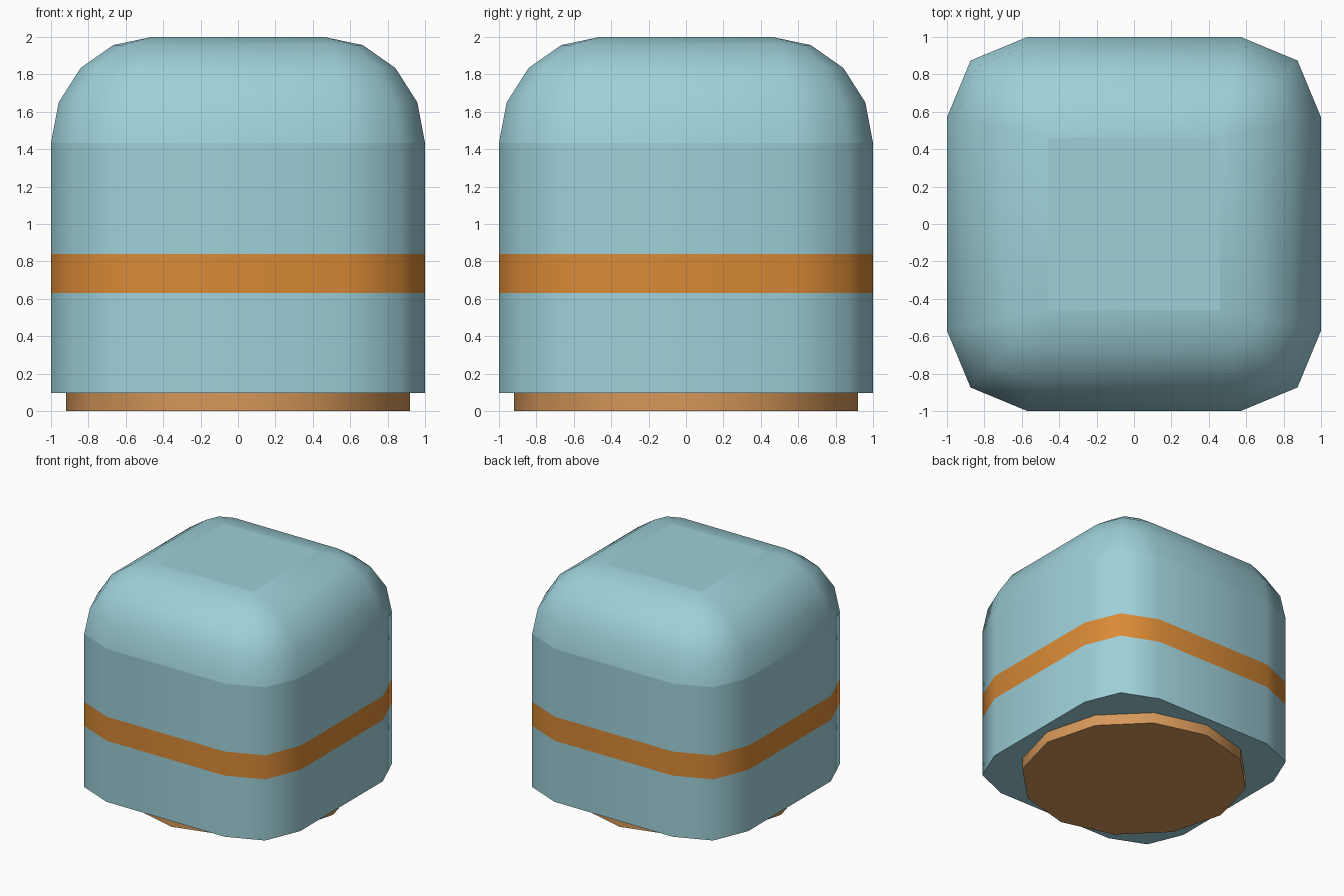
import bpy, bmesh, math

if "Cube" in bpy.data.objects:
    bpy.data.objects.remove(bpy.data.objects["Cube"])

def material(name, color):
    m = bpy.data.materials.new(name)
    m.diffuse_color = (*color, 1)
    m.use_nodes = True
    m.node_tree.nodes["Principled BSDF"].inputs["Base Color"].default_value = m.diffuse_color
    return m

blue = material("pale_blue", (0.342, 0.631, 0.694))
orange = material("orange", (0.694, 0.254, 0.037))
tan = material("tan", (0.672, 0.314, 0.102))

def rounded_square(tangent, radius):
    """12 points: square with two-segment rounded corners."""
    pts = []
    for corner in range(4):
        for step in range(3):
            a = math.radians(90 * corner + 45 * step)
            mid = math.radians(90 * corner + 45)
            pts.append((tangent * math.sqrt(2) * math.cos(mid) + radius * math.cos(a),
                        tangent * math.sqrt(2) * math.sin(mid) + radius * math.sin(a)))
    return pts

def circle(radius, n):
    return [(radius * math.cos(2 * math.pi * i / n),
             radius * math.sin(2 * math.pi * i / n)) for i in range(n)]

def loft(name, rings, sharp_heights, mats, band=None):
    """Skin stacked (points, z) rings; rings at sharp heights keep hard edges."""
    bm = bmesh.new()
    loops = [[bm.verts.new((x, y, z)) for x, y in pts] for pts, z in rings]
    n = len(loops[0])
    for lo, hi in zip(loops, loops[1:]):
        for i in range(n):
            j = (i + 1) % n
            bm.faces.new((lo[i], lo[j], hi[j], hi[i]))
    bm.faces.new(loops[0][::-1])
    bm.faces.new(loops[-1])
    bmesh.ops.remove_doubles(bm, verts=bm.verts[:], dist=1e-4)
    bmesh.ops.recalc_face_normals(bm, faces=bm.faces[:])
    for f in bm.faces:
        f.smooth = True
        if band and band[0] < f.calc_center_median().z < band[1]:
            f.material_index = 1
    for e in bm.edges:
        if any(all(abs(v.co.z - h) < 1e-4 for v in e.verts) for h in sharp_heights):
            e.smooth = False
    me = bpy.data.meshes.new(name)
    bm.to_mesh(me)
    bm.free()
    for m in mats:
        me.materials.append(m)
    ob = bpy.data.objects.new(name, me)
    bpy.context.collection.objects.link(ob)
    return ob

# body: straight walls with an orange band, then a rounded cap ending in a flat square
BASE, SHOULDER, TOP = 0.096, 1.433, 2.0
rings = [(rounded_square(0.57, 0.43), z) for z in (BASE, 0.63, 0.84)]
for k in range(5):
    t = math.radians(22.5 * k)
    c = math.cos(t)
    rings.append((rounded_square(0.46 + 0.11 * c, 0.43 * c),
                  SHOULDER + (TOP - SHOULDER) * math.sin(t)))
loft("body", rings, (BASE, SHOULDER, TOP), (blue, orange), band=(0.63, 0.84))

# round foot under the body
loft("foot", [(circle(0.92, 12), 0), (circle(0.92, 12), BASE)], (0, BASE), (tan,))
